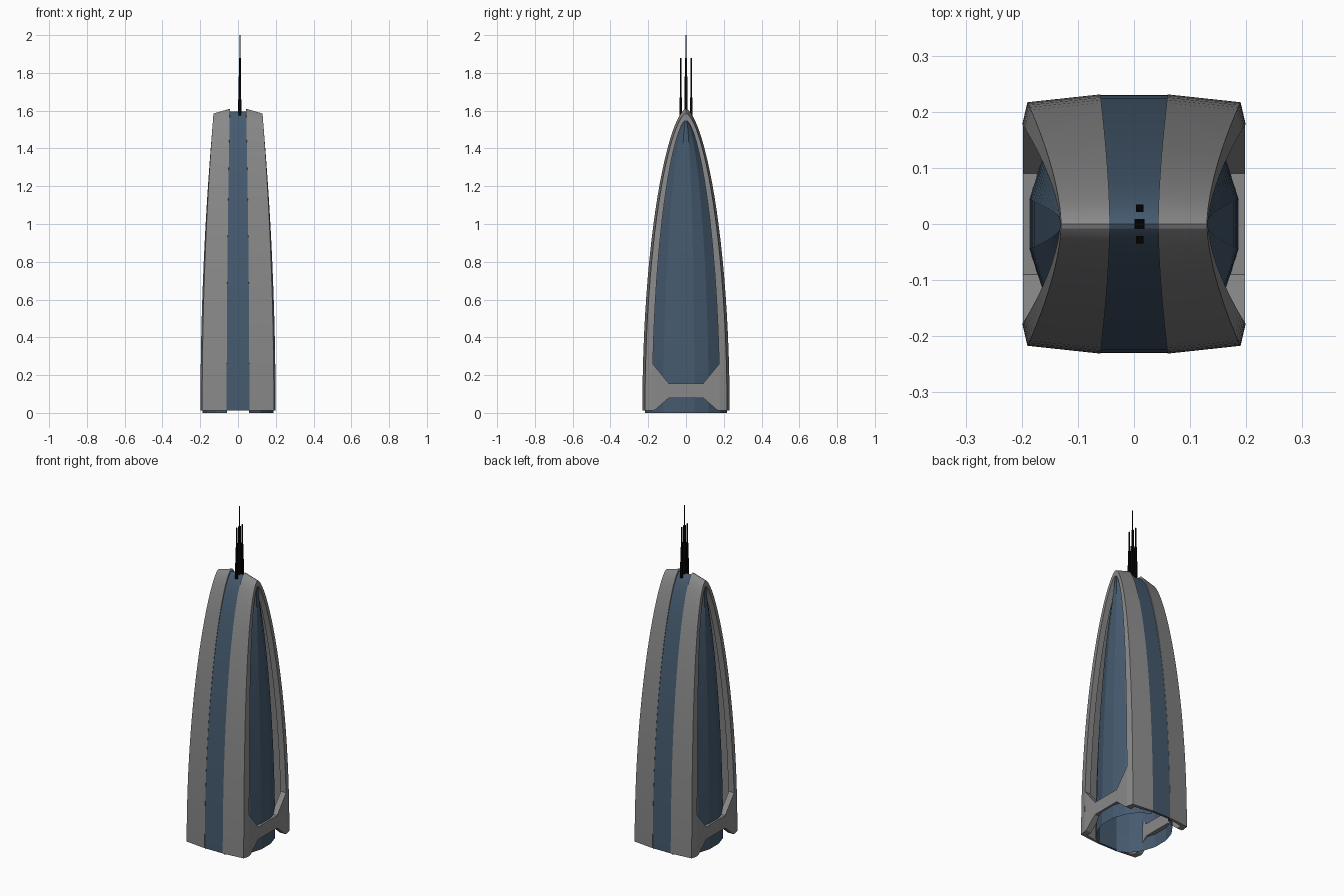
import bpy, bmesh, math

if "Cube" in bpy.data.objects:
    bpy.data.objects.remove(bpy.data.objects["Cube"])

def material(name, rgb):
    m = bpy.data.materials.new(name)
    m.diffuse_color = (*rgb, 1)
    m.use_nodes = True
    m.node_tree.nodes["Principled BSDF"].inputs["Base Color"].default_value = m.diffuse_color
    return m

GREY = material("grey_stone", (0.25, 0.25, 0.25))
BLUE = material("blue_glass", (0.06, 0.102, 0.158))
BLACK = material("black_metal", (0.002, 0.002, 0.002))

def finish(name, bm, mat, smooth=True, mirror=False):
    bmesh.ops.recalc_face_normals(bm, faces=bm.faces)
    me = bpy.data.meshes.new(name)
    bm.to_mesh(me)
    bm.free()
    me.materials.append(mat)
    ob = bpy.data.objects.new(name, me)
    bpy.context.collection.objects.link(ob)
    if mirror:
        ob.modifiers.new("mirror", 'MIRROR').use_axis[0] = True
    if smooth:
        bpy.ops.object.select_all(action='DESELECT')
        ob.select_set(True)
        bpy.context.view_layer.objects.active = ob
        bpy.ops.object.shade_smooth_by_angle(angle=math.radians(15))
    return ob

def loft(rings, closed=True):
    bm = bmesh.new()
    vs = [[bm.verts.new(p) for p in r] for r in rings]
    n = len(vs[0])
    for a, b in zip(vs, vs[1:]):
        for i in range(n if closed else n - 1):
            j = (i + 1) % n
            bm.faces.new((a[i], a[j], b[j], b[i]))
    if closed:
        bm.faces.new(vs[0])
        bm.faces.new(vs[-1])
    return bm

STEPS = 24
BOTTOM = 0.012

def taper(t):
    return max(0.0, 1 - t * t) ** 0.61

def arch(rails):
    """Pointed arch from front to back; a rail is (x base, x drop, half depth, height)."""
    rings = []
    for k in range(-STEPS, STEPS + 1):
        t = math.sin((1 - abs(k) / STEPS) * math.pi / 2)
        s = -1 if k < 0 else 1
        rings.append([(x - d * t * t, s * y * taper(t), BOTTOM + (h - BOTTOM) * t)
                      for x, d, y, h in rails])
    return loft(rings)

# Stone arch frames, left and right
finish("arch_frame", arch([
    (0.060, 0.017, 0.231, 1.61), (0.190, 0.060, 0.217, 1.585),
    (0.199, 0.067, 0.178, 1.55), (0.162, 0.067, 0.178, 1.55),
    (0.162, 0.060, 0.200, 1.565), (0.060, 0.017, 0.218, 1.59)]), GREY, mirror=True)

# Glass stripe running over the top between the frames
finish("centre_stripe", arch([
    (0.060, 0.017, 0.230, 1.595), (-0.060, -0.017, 0.230, 1.595),
    (-0.060, -0.017, 0.217, 1.58), (0.060, 0.017, 0.217, 1.58)]), BLUE)

# Faceted glass bays, one bulging out through each arch, open underneath
quarter = [(0.187, 0.045), (0.163, 0.12), (0.118, 0.182), (0.058, 0.217)]
section = [(x, -y) for x, y in reversed(quarter)] + quarter
rings = []
for k in range(STEPS + 1):
    t = math.sin(k / STEPS * math.pi / 2)
    rings.append([(x * (1 - 0.33 * t * t), y * taper(t), 1.565 * t) for x, y in section])
finish("glass_bay", loft(rings, closed=False), BLUE, mirror=True)

# Stone cross panel joining the feet of each arch
half = [(0.09, 0.155), (0.176, 0.26), (0.178, BOTTOM), (0.165, BOTTOM + 0.003), (0.09, 0.08)]
outline = half + [(-y, z) for y, z in reversed(half)]
finish("side_cross_panel",
       loft([[(x, y, z) for y, z in outline] for x in (0.198, 0.162)]),
       GREY, smooth=False, mirror=True)

# Antenna masts made of stacked, thinning square rods
def mast(name, y, sections):
    bm = bmesh.new()
    z0 = 1.575
    for w, z1 in sections:
        ret = bmesh.ops.create_cube(bm, size=1)
        for v in ret["verts"]:
            v.co = (0.01 + v.co.x * w, y + v.co.y * w, z0 if v.co.z < 0 else z1)
        z0 = z1
    finish(name, bm, BLACK, smooth=False)

mast("centre_mast", 0, [(0.018, 1.66), (0.014, 1.78), (0.010, 1.88), (0.005, 2.0)])
for label, y in (("front_mast", -0.028), ("back_mast", 0.028)):
    mast(label, y, [(0.013, 1.67), (0.010, 1.76), (0.006, 1.88)])
